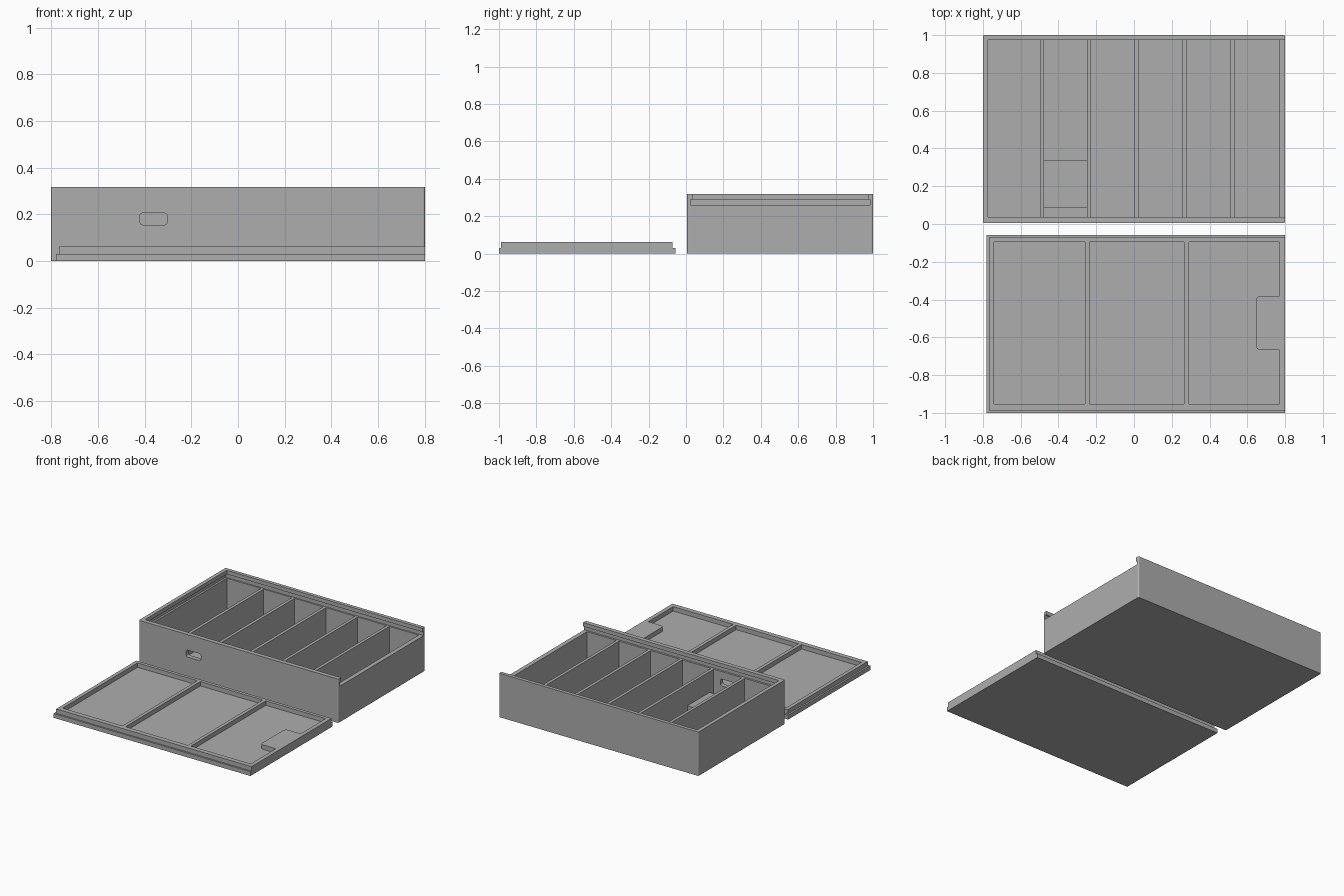
import bpy
import bmesh
import math
from mathutils import Vector

if "Cube" in bpy.data.objects:
    bpy.data.objects.remove(bpy.data.objects["Cube"], do_unlink=True)

grey = bpy.data.materials.new("matte grey")
grey.use_nodes = True
COLOUR = (0.42, 0.42, 0.42, 1)
grey.diffuse_color = COLOUR
for node in grey.node_tree.nodes:
    if node.type == 'BSDF_PRINCIPLED':
        node.inputs["Base Color"].default_value = COLOUR


def finish(name, bm):
    bmesh.ops.recalc_face_normals(bm, faces=bm.faces)
    mesh = bpy.data.meshes.new(name)
    bm.to_mesh(mesh)
    bm.free()
    mesh.materials.append(grey)
    ob = bpy.data.objects.new(name, mesh)
    bpy.context.collection.objects.link(ob)
    return ob


def block(name, x, y, z, axis=None, radius=0, segments=4):
    """Box from (min, max) ranges; edges along the given axis may be rounded."""
    bm = bmesh.new()
    bmesh.ops.create_cube(bm, size=1)
    for v in bm.verts:
        v.co = Vector([r[0] if c < 0 else r[1] for c, r in zip(v.co, (x, y, z))])
    if radius:
        edges = [e for e in bm.edges
                 if abs((e.verts[0].co - e.verts[1].co).normalized()[axis]) > 0.9]
        bmesh.ops.bevel(bm, geom=edges, offset=radius, segments=segments,
                        profile=0.5, affect='EDGES')
    return finish(name, bm)


def prism(name, points, z):
    """Vertical prism over a plan outline."""
    bm = bmesh.new()
    face = bm.faces.new([bm.verts.new((px, py, z[0])) for px, py in points])
    top = bmesh.ops.extrude_face_region(bm, geom=[face])["geom"]
    bmesh.ops.translate(bm, vec=(0, 0, z[1] - z[0]),
                        verts=[g for g in top if isinstance(g, bmesh.types.BMVert)])
    return finish(name, bm)


def carve(target, cutters):
    """Cut each solid out of the target, then drop the cutters."""
    for c in cutters:
        c.hide_render = True
        mod = target.modifiers.new("cut", 'BOOLEAN')
        mod.operation = 'DIFFERENCE'
        mod.solver = 'EXACT'
        mod.object = c
    bpy.context.view_layer.update()
    result = target.evaluated_get(bpy.context.evaluated_depsgraph_get())
    mesh = bpy.data.meshes.new_from_object(result)
    target.modifiers.clear()
    target.data = mesh
    for c in cutters:
        bpy.data.objects.remove(c, do_unlink=True)


# Tray with six compartments, a stepped lid slot and a finger hole
IN_Y = (0.038, 0.974)
tray = block("tray", (-0.8, 0.8), (0.006, 1.0), (0, 0.318), 2, 0.008, 3)
dividers = [-0.487, -0.238, 0.014, 0.268, 0.522]
HALF = 0.011
starts = [-0.772] + [d + HALF for d in dividers]
ends = [d - HALF for d in dividers] + [0.768]
cutters = [block("cutter", (a, b), IN_Y, (0.03, 0.275))
           for a, b in zip(starts, ends)]
cutters += [
    block("cutter", (-0.786, 0.9), (0.024, 0.984), (0.26, 0.29)),
    block("cutter", (-0.772, 0.9), IN_Y, (0.28, 0.4)),
    block("cutter", (-0.42, -0.303), (-0.05, 0.06), (0.155, 0.205), 1, 0.012),
]
carve(tray, cutters)

# Raised step inside the second compartment
block("compartment_step", (-0.48, -0.245), (0.085, 0.34), (0.025, 0.11))

# Sliding lid: base plate with a narrower ribbed frame on top
block("lid_base", (-0.78, 0.8), (-1.0, -0.057), (0, 0.031))
frame = block("lid_frame", (-0.767, 0.8), (-0.988, -0.071), (0.031, 0.063))
POCKET_Y, POCKET_Z = (-0.953, -0.095), (0, 0.1)
cutters = [block("cutter", r, POCKET_Y, POCKET_Z)
           for r in ((-0.74, -0.26), (-0.235, 0.265))]

# Third pocket runs around a flush, rounded thumb pad at the open end
x0, x1, pad, r = 0.29, 0.77, 0.646, 0.022
low, high = -0.667, -0.382
outline = [(x0, POCKET_Y[0]), (x1, POCKET_Y[0]), (x1, low)]
for cy, first in ((low + r, 270), (high - r, 180)):
    for i in range(5):
        a = math.radians(first - i * 22.5)
        outline.append((pad + r + r * math.cos(a), cy + r * math.sin(a)))
outline += [(x1, high), (x1, POCKET_Y[1]), (x0, POCKET_Y[1])]
cutters.append(prism("cutter", outline, POCKET_Z))
carve(frame, cutters)
